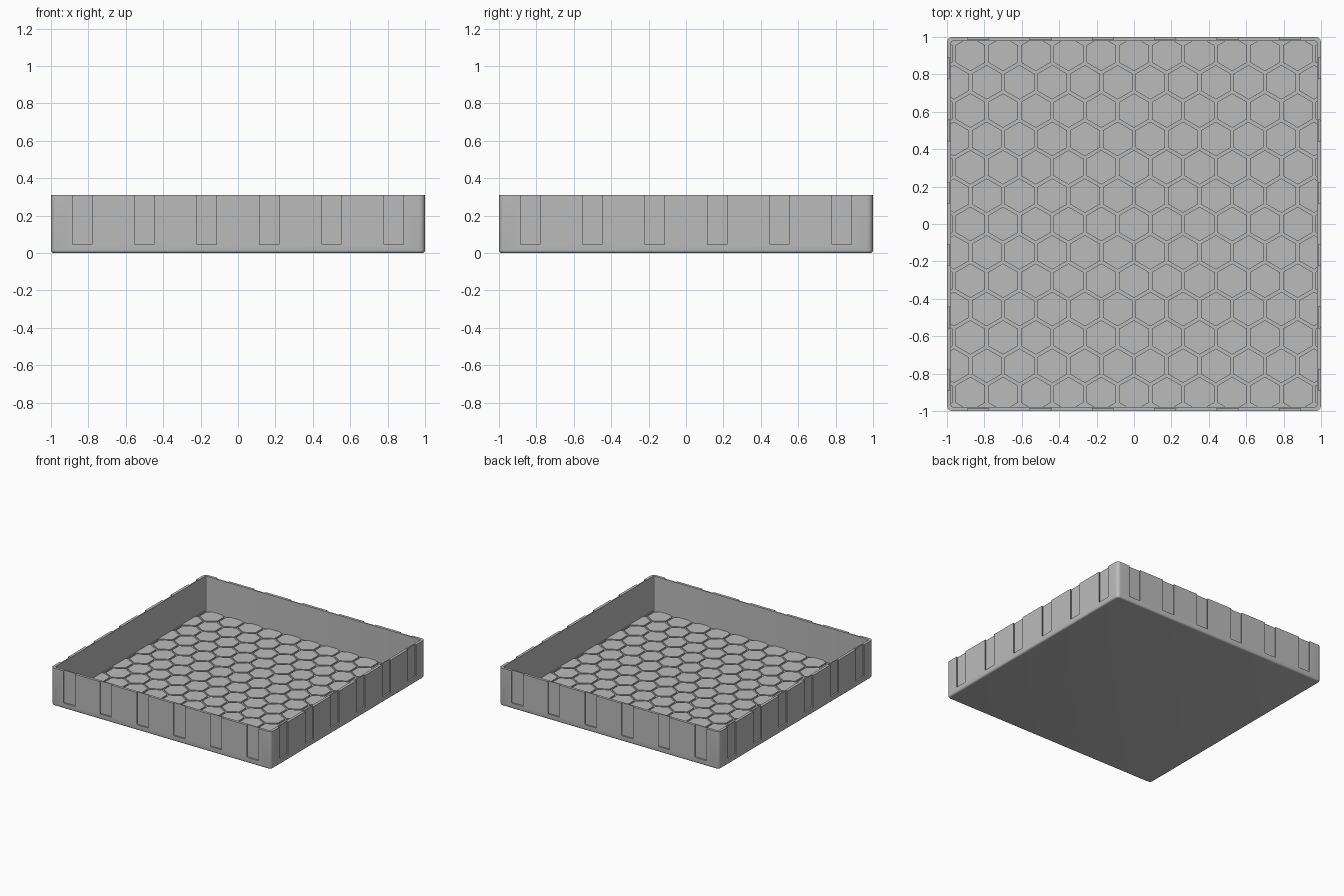
import bpy, bmesh, math
from mathutils import Matrix, Vector

cube = bpy.data.objects.get("Cube")
if cube:
    bpy.data.objects.remove(cube)

HEIGHT = 0.31
INNER = 0.978      # half width of the cavity
FLOOR = 0.02       # groove level
TILE_TOP = 0.03    # top of the hexagonal pads
PITCH = 0.175      # distance between hexagon centres
GAP = 0.016

grey = bpy.data.materials.new("grey plastic")
grey.use_nodes = True
color = (0.5, 0.5, 0.5, 1)
grey.diffuse_color = color
grey.node_tree.nodes["Principled BSDF"].inputs["Base Color"].default_value = color


def make_object(name, bm):
    bmesh.ops.recalc_face_normals(bm, faces=bm.faces)
    mesh = bpy.data.meshes.new(name)
    bm.to_mesh(mesh)
    bm.free()
    mesh.materials.append(grey)
    obj = bpy.data.objects.new(name, mesh)
    bpy.context.collection.objects.link(obj)
    return obj


def add_box(bm, half, bottom, top):
    matrix = Matrix.Translation((0, 0, (bottom + top) / 2)) @ Matrix.Diagonal((2 * half, 2 * half, top - bottom, 1))
    return bmesh.ops.create_cube(bm, size=1, matrix=matrix)["verts"]


def add_prism(bm, outline, bottom, top):
    base = bm.faces.new([bm.verts.new((x, y, bottom)) for x, y in outline])
    side = bmesh.ops.extrude_face_region(bm, geom=[base])["geom"]
    bmesh.ops.translate(bm, vec=(0, 0, top - bottom), verts=[v for v in side if isinstance(v, bmesh.types.BMVert)])


def cut(target, cutter):
    mod = target.modifiers.new("cut", "BOOLEAN")
    mod.operation, mod.solver, mod.object = "DIFFERENCE", "EXACT", cutter
    bpy.context.view_layer.objects.active = target
    bpy.ops.object.modifier_apply(modifier=mod.name)
    bpy.data.objects.remove(cutter)


# Tray body with rounded upright corners and a rounded lower edge
bm = bmesh.new()
add_box(bm, 1, 0, HEIGHT)
upright = [e for e in bm.edges if abs(e.verts[0].co.z - e.verts[1].co.z) > 0.1]
bmesh.ops.bevel(bm, geom=upright, offset=0.03, segments=6, profile=0.5, affect="EDGES")
lower = [e for e in bm.edges if all(v.co.z < 0.001 for v in e.verts)]
bmesh.ops.bevel(bm, geom=lower, offset=0.015, segments=4, profile=0.5, affect="EDGES")
tray = make_object("tray", bm)

# Hollow
bm = bmesh.new()
add_box(bm, INNER, FLOOR, HEIGHT + 0.1)
upright = [e for e in bm.edges if abs(e.verts[0].co.z - e.verts[1].co.z) > 0.1]
bmesh.ops.bevel(bm, geom=upright, offset=0.01, segments=3, profile=0.5, affect="EDGES")
cut(tray, make_object("hollow_cutter", bm))

# Dovetail slots, six on each outer wall
bm = bmesh.new()
for side in range(4):
    turn = Matrix.Rotation(side * math.pi / 2, 2)
    for i in range(6):
        x = (i - 2.5) / 3
        shape = [(-0.052, -1.01), (0.052, -1.01), (0.052, -1), (0.058, -0.987), (-0.058, -0.987), (-0.052, -1)]
        add_prism(bm, [turn @ Vector((x + u, v)) for u, v in shape], 0.045, HEIGHT + 0.1)
cut(tray, make_object("slot_cutter", bm))

# Hexagonal floor pads, trimmed to the walls
bm = bmesh.new()
radius = (PITCH - GAP) / math.sqrt(3)
row_step = PITCH * math.sqrt(3) / 2
for row in range(-7, 8):
    for col in range(-7, 8):
        cx, cy = (col + 0.5 * (row % 2)) * PITCH, row * row_step
        if max(abs(cx), abs(cy)) < INNER + 0.08:
            add_prism(bm, [(cx + radius * math.sin(k * math.pi / 3), cy + radius * math.cos(k * math.pi / 3))
                           for k in range(6)], FLOOR - 0.002, TILE_TOP)
for normal in ((1, 0, 0), (-1, 0, 0), (0, 1, 0), (0, -1, 0)):
    bmesh.ops.bisect_plane(bm, geom=bm.verts[:] + bm.edges[:] + bm.faces[:], dist=1e-5,
                           plane_co=Vector(normal) * INNER, plane_no=normal, clear_outer=True)
make_object("floor_pads", bm)

# Smooth rounded edges, crisp everywhere else
bpy.ops.object.select_all(action="DESELECT")
tray.select_set(True)
bpy.context.view_layer.objects.active = tray
bpy.ops.object.shade_smooth_by_angle(angle=math.radians(30))
